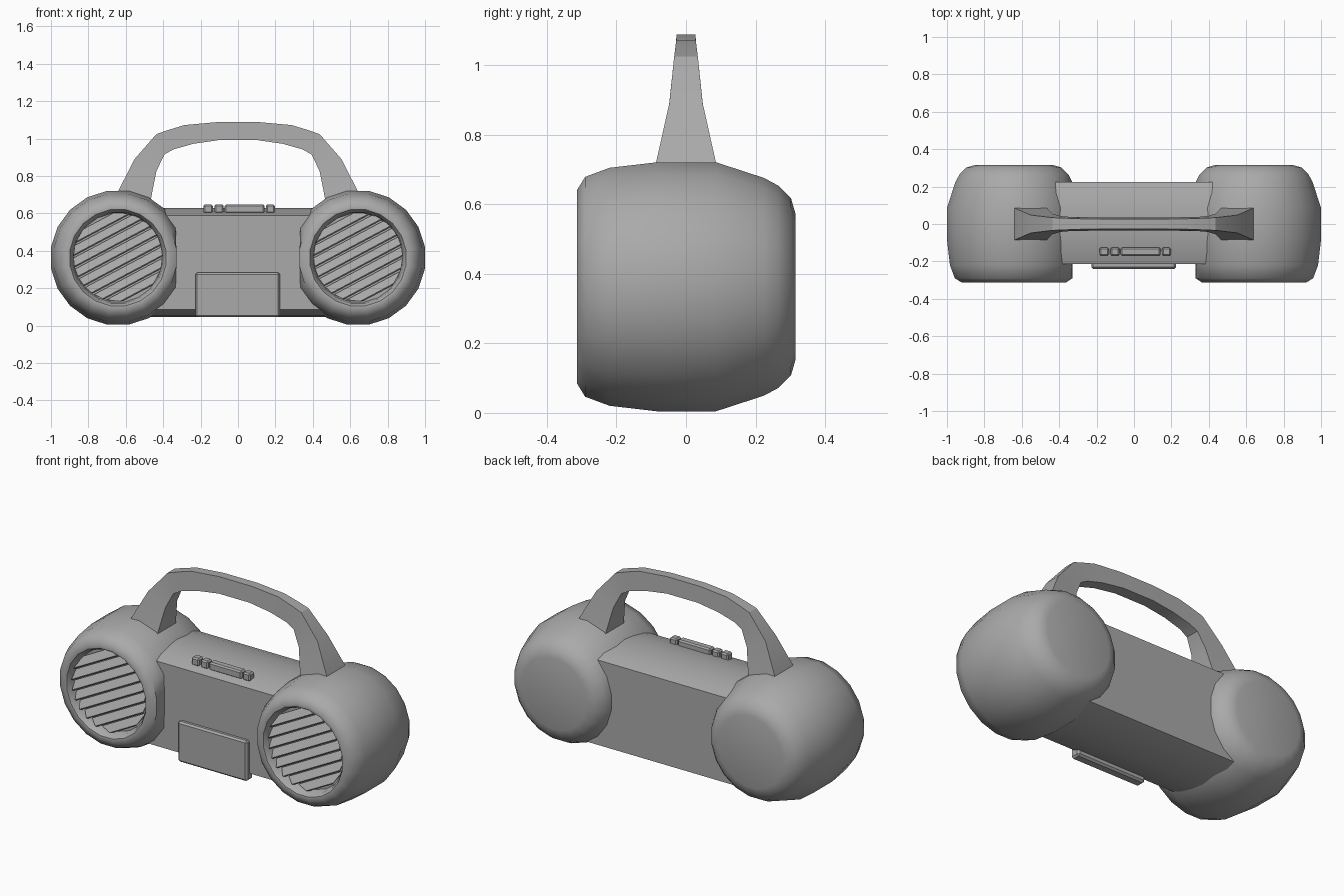
import bpy, bmesh, math

if "Cube" in bpy.data.objects:
    bpy.data.objects.remove(bpy.data.objects["Cube"])

grey = bpy.data.materials.new("plain_grey")
grey.diffuse_color = (0.4, 0.4, 0.4, 1)
grey.use_nodes = True
grey.node_tree.nodes["Principled BSDF"].inputs["Base Color"].default_value = grey.diffuse_color


def loft(name, rings, smooth=30, bevel=0):
    """Skin a list of equal-length point rings and cap both ends."""
    bm = bmesh.new()
    vs = [[bm.verts.new(p) for p in r] for r in rings]
    n = len(rings[0])
    for a, b in zip(vs, vs[1:]):
        for i in range(n):
            j = (i + 1) % n
            bm.faces.new((a[i], a[j], b[j], b[i]))
    bm.faces.new(vs[0])
    bm.faces.new(vs[-1])
    bmesh.ops.recalc_face_normals(bm, faces=bm.faces)
    me = bpy.data.meshes.new(name)
    bm.to_mesh(me)
    bm.free()
    me.materials.append(grey)
    ob = bpy.data.objects.new(name, me)
    bpy.context.collection.objects.link(ob)
    if bevel:
        m = ob.modifiers.new("bevel", 'BEVEL')
        m.width, m.segments = bevel, 1
    if smooth:
        bpy.ops.object.select_all(action='DESELECT')
        ob.select_set(True)
        bpy.context.view_layer.objects.active = ob
        bpy.ops.object.shade_smooth_by_angle(angle=math.radians(smooth))
    return ob


def block(name, x0, x1, y0, y1, z0, z1, bevel):
    ring = lambda z: [(x0, y0, z), (x1, y0, z), (x1, y1, z), (x0, y1, z)]
    return loft(name, [ring(z0), ring(z1)], 0, bevel)


CX, CZ, SEG = 0.642, 0.3625, 20

# speaker pods: (y, radius) profile turned about the y axis, inner side flattened
pod = [(.315, .209), (.302, .254), (.265, .291), (.224, .313), (.086, .358),
       (-.083, .358), (-.22, .342), (-.29, .316), (-.314, .277),
       (-.312, .257), (-.29, .243), (-.25, .236)]
for side, label in ((-1, "left"), (1, "right")):
    rings = []
    for y, r in pod:
        ring = []
        for i in range(SEG):
            t = math.radians(9) + i * math.tau / SEG
            R = r / math.cos(math.radians(9))
            x = max(CX + R * math.cos(t), 0.33)
            ring.append((side * x, y, CZ + R * math.sin(t)))
        rings.append(ring)
    loft(label + "_speaker", rings, 40)

    # slanted louvre slats inside the speaker opening
    a = math.radians(28)
    for k in range(8):
        d = (k - 3.5) * 0.056
        ends = [[], []]
        for dv, y in ((-.026, -.290), (-.019, -.298), (.022, -.262), (.016, -.252)):
            v = d + dv
            h = math.sqrt(max(0.238 ** 2 - v * v, 0.0004))
            for e, s in enumerate((-1, 1)):
                u = s * h
                ends[e].append((side * CX + u * math.cos(a) - v * math.sin(a), y,
                                CZ + .005 + u * math.sin(a) + v * math.cos(a)))
        loft(f"{label}_slat_{k + 1}", ends, 0)

# central body with gently arched top and bottom
top = [(-.215, .588), (-.16, .608), (-.08, .624), (0, .629), (.085, .624),
       (.17, .608), (.225, .588)]
section = top + [(y, .675 - z) for y, z in reversed(top)]
loft("body", [[(x, y, z) for y, z in section] for x in (-.6, .6)], 30)

# cassette door and top buttons
block("cassette_door", -.228, .225, -.24, -.18, .045, .283, .01)
for i, (x0, x1) in enumerate(((-.185, -.135), (-.125, -.078), (-.071, .143), (.149, .197))):
    block(f"button_{i + 1}", x0, x1, -.172, -.125, .6, .648, .008)

# carrying handle: outer x, z, half depth, then inner x, z, half depth
half = [(-.665, .66, .097, -.472, .62, .095),
        (-.64, .72, .086, -.463, .69, .083),
        (-.553, .89, .048, -.436, .826, .055),
        (-.436, 1.024, .034, -.393, .915, .042),
        (-.365, 1.048, .031, -.345, .942, .038),
        (-.286, 1.072, .028, -.238, .972, .036),
        (-.11, 1.088, .027, -.10, .992, .035)]
path = half + [(-p[0], p[1], p[2], -p[3], p[4], p[5]) for p in reversed(half)]
loft("handle", [[(a, -w, b), (a, w, b), (c, v, d), (c, -v, d)]
                for a, b, w, c, d, v in path], 30)
